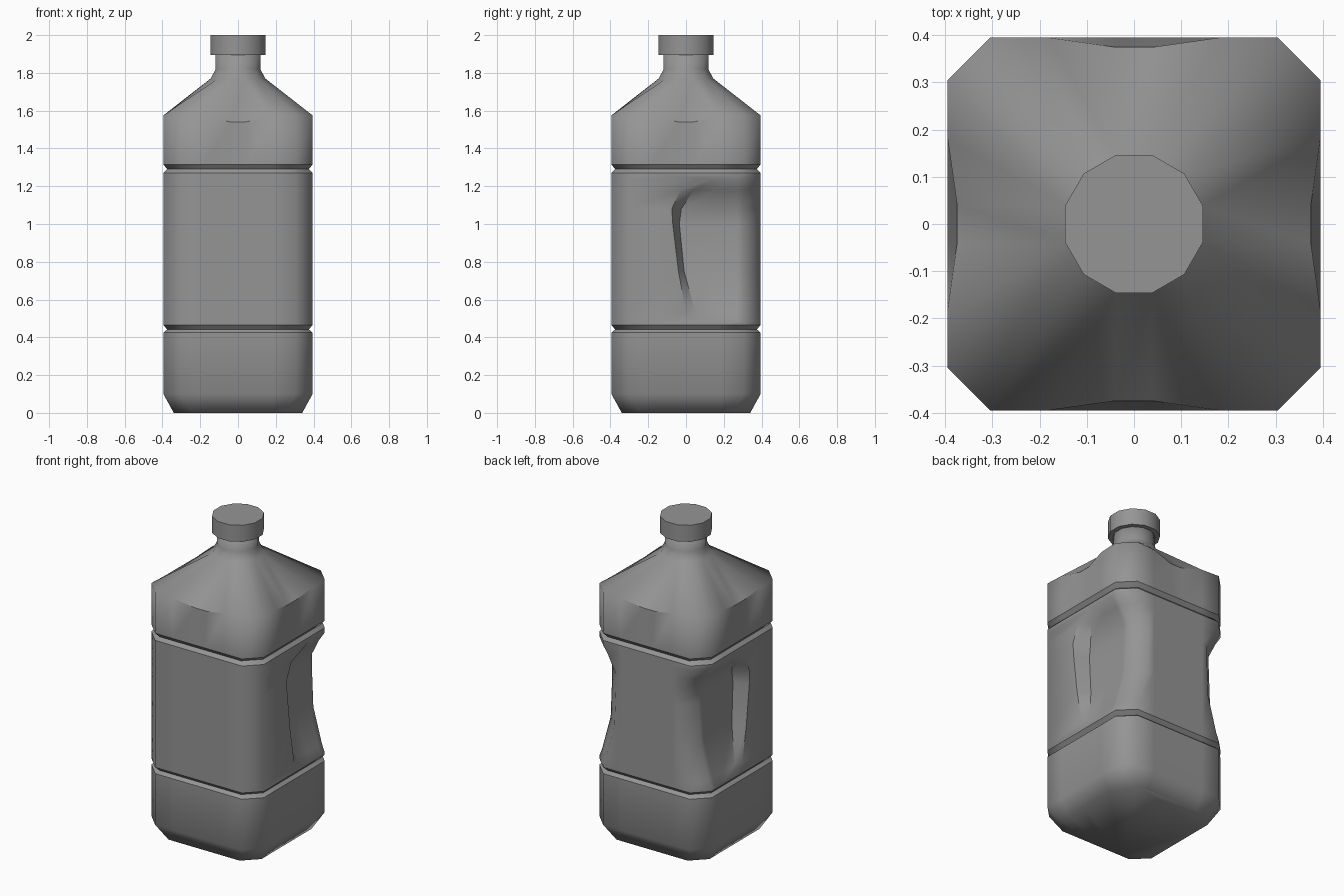
import bpy, bmesh, math
from mathutils import Matrix, Vector

if "Cube" in bpy.data.objects:
    bpy.data.objects.remove(bpy.data.objects["Cube"])

mat = bpy.data.materials.new("matte grey")
mat.use_nodes = True
grey = (0.3, 0.3, 0.3, 1)
mat.diffuse_color = grey
mat.node_tree.nodes["Principled BSDF"].inputs["Base Color"].default_value = grey

HALF, CORNER = 0.395, 0.305
COLUMNS = (-0.18, -0.04, 0.04, 0.18)


def four_sides(side):
    """Repeat one side, given as (out, along, z) points, around the bottle."""
    return [Matrix.Rotation(k * math.pi / 2, 3, 'Z') @ Vector(p)
            for k in range(4) for p in side]


def square(z, half=HALF, corner=None):
    corner = corner or half - 0.09
    return four_sides([(half, u, z) for u in (-corner, *COLUMNS, corner)])


def grip(z, lip, inner, depth):
    """Square ring with both flanks pressed in behind the lip."""
    ring = square(z)
    cols = (lip, inner, (inner + 0.27) / 2, 0.27)
    for i in range(4):
        ring[1 + i].y = cols[i]
        ring[16 - i].y = cols[i]
    for p in ring:
        if abs(p.x) > 0.3 and p.y > lip + 0.001:
            p.x -= math.copysign(depth, p.x)
    return ring


def shoulder():
    """Shoulder ring with a shallow dip in the middle of each side."""
    return four_sides([(HALF, -CORNER, 1.575), (HALF, -0.18, 1.57), (0.375, -0.04, 1.54),
                       (0.375, 0.04, 1.54), (HALF, 0.18, 1.57), (HALF, CORNER, 1.575)])


def neck(z, radius):
    """Twelve-sided ring, with doubled points that are merged later."""
    return four_sides([(radius * math.cos(a), radius * math.sin(a), z)
                       for a in map(math.radians, (-45, -15, -15, 15, 15, 45))])


# Bottle: rings lofted from the base to the neck
rings = [square(0, 0.34), square(0.1), square(0.425), square(0.442, 0.375), square(0.465)]
rings += [grip(*row) for row in (
    (0.48, 0.08, 0.16, 0), (0.53, 0, 0.05, 0.02), (0.75, -0.04, -0.01, 0.08),
    (1.0, -0.07, -0.035, 0.09), (1.08, -0.075, -0.025, 0.09),
    (1.18, -0.03, 0.04, 0.04), (1.24, 0.08, 0.14, 0))]
rings += [square(1.27), square(1.29, 0.375), square(1.315), shoulder(),
          neck(1.77, 0.15), neck(1.82, 0.122), neck(1.91, 0.122)]
GROOVES = (2, 3, 4, 12, 13, 14)
SHOULDER = 15

bm = bmesh.new()
verts = [[bm.verts.new(p) for p in ring] for ring in rings]
for low, high in zip(verts, verts[1:]):
    for i in range(24):
        j = (i + 1) % 24
        bm.faces.new((low[i], low[j], high[j], high[i]))
bm.faces.new(verts[0][::-1])
bm.faces.new(verts[-1])
for f in bm.faces:
    f.smooth = True


def sharpen(a, b):
    edge = bm.edges.get((a, b))
    if edge:
        edge.smooth = False


# Crisp groove rims, shoulder dips and grip lips
for g in GROOVES:
    for i in range(24):
        sharpen(verts[g][i], verts[g][(i + 1) % 24])
for i in range(24):
    if i % 6 in (1, 2, 3):
        sharpen(verts[SHOULDER][i], verts[SHOULDER][i + 1])
for r in range(6, 10):
    for column in (1, 2, 15, 16):
        sharpen(verts[r][column], verts[r + 1][column])
bmesh.ops.remove_doubles(bm, verts=bm.verts, dist=0.0005)
bmesh.ops.recalc_face_normals(bm, faces=bm.faces)
mesh = bpy.data.meshes.new("bottle")
bm.to_mesh(mesh)
bm.free()
bottle = bpy.data.objects.new("bottle", mesh)
bpy.context.collection.objects.link(bottle)
mesh.materials.append(mat)

# Cap: twelve-sided disc with flats facing the axes
bpy.ops.mesh.primitive_cylinder_add(vertices=12, radius=0.151, depth=0.105,
                                    location=(0, 0, 1.9475),
                                    rotation=(0, 0, math.radians(15)))
cap = bpy.context.object
cap.name = "cap"
cap.data.materials.append(mat)
bpy.ops.object.shade_smooth_by_angle(angle=math.radians(40))
